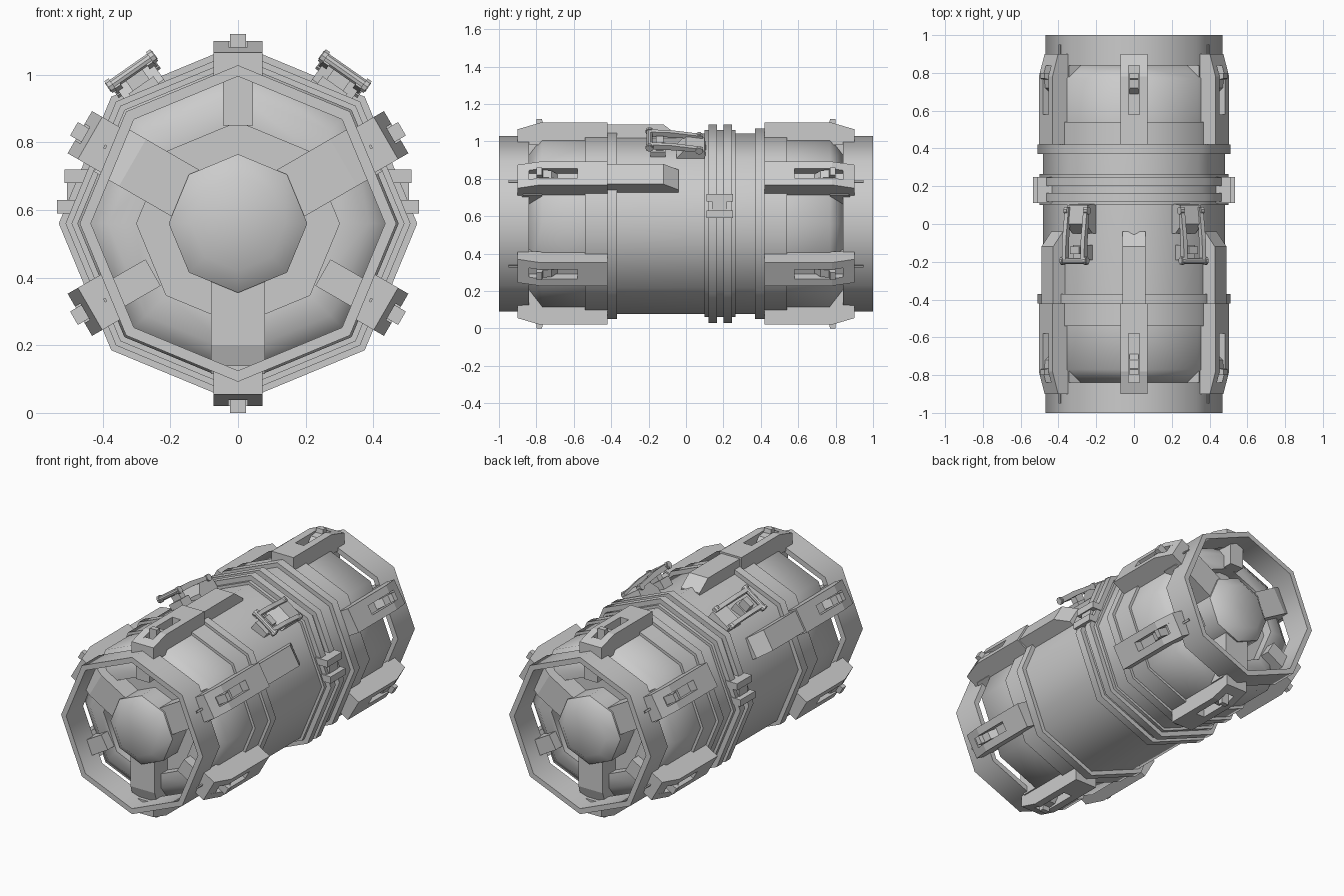
import bpy, bmesh, math
from mathutils import Matrix

cube = bpy.data.objects.get("Cube")
if cube:
    bpy.data.objects.remove(cube)

CENTRE = 0.56
grey = bpy.data.materials.new("hull_grey")
grey.use_nodes = True
grey.diffuse_color = (0.6, 0.6, 0.6, 1)
grey.node_tree.nodes["Principled BSDF"].inputs["Base Color"].default_value = (0.6, 0.6, 0.6, 1)


def finish(name, bm, angle=90, end=1, smooth=False):
    """Turn a part to its angle round the axis; end=-1 mirrors it to the back."""
    bm.transform(Matrix.Translation((0, 0, CENTRE))
                 @ Matrix.Rotation(math.radians(90 - angle), 4, 'Y')
                 @ Matrix.Diagonal((1, end, 1, 1)))
    bmesh.ops.recalc_face_normals(bm, faces=bm.faces)
    if smooth:
        for f in bm.faces:
            f.smooth = True
        for e in bm.edges:
            e.smooth = e.calc_face_angle(0) < math.radians(50)
    mesh = bpy.data.meshes.new(name)
    bm.to_mesh(mesh)
    bm.free()
    mesh.materials.append(grey)
    ob = bpy.data.objects.new(name, mesh)
    bpy.context.collection.objects.link(ob)
    return ob


def lathe(name, profile, closed=True, end=1):
    """Eight-sided solid from (y, radius) points."""
    bm = bmesh.new()
    rings = []
    for i in range(8):
        a = math.tau * i / 8
        rings.append([bm.verts.new((r * math.cos(a), y, r * math.sin(a))) for y, r in profile])
    n = len(profile)
    for i in range(8):
        a, b = rings[i], rings[(i + 1) % 8]
        for j in range(n if closed else n - 1):
            k = (j + 1) % n
            bm.faces.new((a[j], a[k], b[k], b[j]))
    bmesh.ops.remove_doubles(bm, verts=bm.verts, dist=1e-5)
    bmesh.ops.dissolve_degenerate(bm, edges=bm.edges, dist=1e-5)
    return finish(name, bm, end=end, smooth=True)


def band(name, y0, y1, r0, r1):
    return lathe(name, [(y0, r0), (y0, r1), (y1, r1), (y1, r0)])


def prism(bm, profile, x0, x1):
    """Add a (y, z) profile extruded from x0 to x1."""
    lo = [bm.verts.new((x0, y, z)) for y, z in profile]
    hi = [bm.verts.new((x1, y, z)) for y, z in profile]
    bm.faces.new(lo)
    bm.faces.new(hi[::-1])
    for i in range(len(profile)):
        j = (i + 1) % len(profile)
        bm.faces.new((lo[i], hi[i], hi[j], lo[j]))


def box(bm, x0, x1, y0, y1, z0, z1):
    prism(bm, [(y0, z0), (y0, z1), (y1, z1), (y1, z0)], x0, x1)


def rod(bm, p, r, depth):
    """Add a rod lying along x, centred on p."""
    bmesh.ops.create_cone(bm, cap_ends=True, segments=10, radius1=r, radius2=r, depth=depth,
                          matrix=Matrix.Translation(p) @ Matrix.Rotation(math.pi / 2, 4, 'Y'))


# Main hull with recessed, bevelled ends
half = [(-0.78, 0), (-0.78, 0.30), (-0.84, 0.30), (-0.84, 0.385), (-0.77, 0.475),
        (-0.54, 0.475), (-0.40, 0.483)]
lathe("hull", half + [(-y, r) for y, r in half[::-1]], closed=False)

# Raised rings round the middle and their buckles
band("ring_seat", 0.10, 0.265, 0.45, 0.50)
for i, y in enumerate((0.12, 0.20)):
    band(f"middle_ring_{i}", y, y + 0.045, 0.45, 0.53)
for side, name in ((0, "left"), (180, "right")):
    bm = bmesh.new()
    s = -1 if side == 0 else 1
    for t in (0.05, 0.14):
        x = s * t
        box(bm, x - 0.02, x + 0.02, 0.11, 0.25, 0.42, 0.535 - 0.25 * (t - 0.05))
    box(bm, min(s * 0.05, s * 0.14), max(s * 0.05, s * 0.14), 0.14, 0.22, 0.42, 0.505)
    finish(f"buckle_{name}", bm, side)

# Both ends
clamp_side = [(-0.9, 0.42), (-0.9, 0.505), (-0.78, 0.54), (-0.42, 0.54), (-0.42, 0.42)]
clamp_slot = [(-0.9, 0.42), (-0.9, 0.505), (-0.84, 0.522), (-0.84, 0.49), (-0.58, 0.49),
              (-0.58, 0.54), (-0.42, 0.54), (-0.42, 0.42)]
for end, tag in ((1, "front"), (-1, "back")):
    lathe(f"{tag}_end_ring", [(-1, 0.435), (-1, 0.468), (-0.84, 0.468), (-0.84, 0.435)], end=end)
    lathe(f"{tag}_band", [(-0.54, 0.45), (-0.54, 0.492), (-0.42, 0.492), (-0.42, 0.51),
                          (-0.37, 0.51), (-0.37, 0.45)], end=end)
    lathe(f"{tag}_hub", [(-0.94, 0), (-0.96, 0.14), (-0.91, 0.205), (-0.78, 0.205), (-0.78, 0)],
          closed=False, end=end)
    # Spokes and the small brackets between them
    for a in (-90, 30, 150):
        bm = bmesh.new()
        prism(bm, [(-0.90, 0.15), (-0.90, 0.36), (-0.87, 0.445), (-0.77, 0.445), (-0.77, 0.15)],
              -0.08, 0.08)
        finish(f"{tag}_spoke_{a}", bm, a, end)
        bm = bmesh.new()
        box(bm, -0.045, 0.045, -0.90, -0.77, 0.29, 0.445)
        finish(f"{tag}_bracket_{a + 180}", bm, a + 180, end)
    # Six slotted clamps with a small hook in each
    for a in range(-90, 270, 60):
        bm = bmesh.new()
        prism(bm, clamp_side, -0.072, -0.028)
        prism(bm, clamp_side, 0.028, 0.072)
        prism(bm, clamp_slot, -0.028, 0.028)
        finish(f"{tag}_clamp_{a}", bm, a, end)
        bm = bmesh.new()
        prism(bm, [(-0.80, 0.48), (-0.80, 0.56), (-0.77, 0.56), (-0.765, 0.535),
                   (-0.72, 0.53), (-0.68, 0.48)], -0.023, 0.023)
        finish(f"{tag}_hook_{a}", bm, a, end)
        bm = bmesh.new()
        box(bm, -0.006, 0.006, -0.95, -0.88, 0.45, 0.457)
        finish(f"{tag}_pin_{a}", bm, a, end)

# Long rails behind the upper front clamps
for a in (30, 90, 150):
    bm = bmesh.new()
    prism(bm, [(-0.43, 0.42), (-0.43, 0.53), (-0.12, 0.53), (-0.04, 0.47), (-0.04, 0.42)],
          -0.062, 0.062)
    finish(f"rail_{a}", bm, a)

# Hinged latches on the upper shoulders
for a, name in ((55, "left"), (125, "right")):
    bm = bmesh.new()
    prism(bm, [(-0.05, 0.43), (-0.05, 0.475), (0.0, 0.535), (0.10, 0.52), (0.11, 0.43)],
          -0.065, 0.065)
    box(bm, -0.045, 0.045, -0.19, -0.11, 0.43, 0.50)
    for x in (-0.06, 0.06):
        prism(bm, [(-0.21, 0.535), (-0.20, 0.565), (-0.08, 0.56), (0.09, 0.535),
                   (0.09, 0.515), (-0.08, 0.53)], x - 0.012, x + 0.012)
        rod(bm, (x * 1.25, -0.195, 0.55), 0.022, 0.015)
        rod(bm, (x * 1.1, 0.07, 0.525), 0.02, 0.02)
    rod(bm, (0, -0.195, 0.55), 0.016, 0.17)
    box(bm, -0.03, 0.03, -0.16, -0.12, 0.49, 0.55)
    finish(f"latch_{name}", bm, a)
